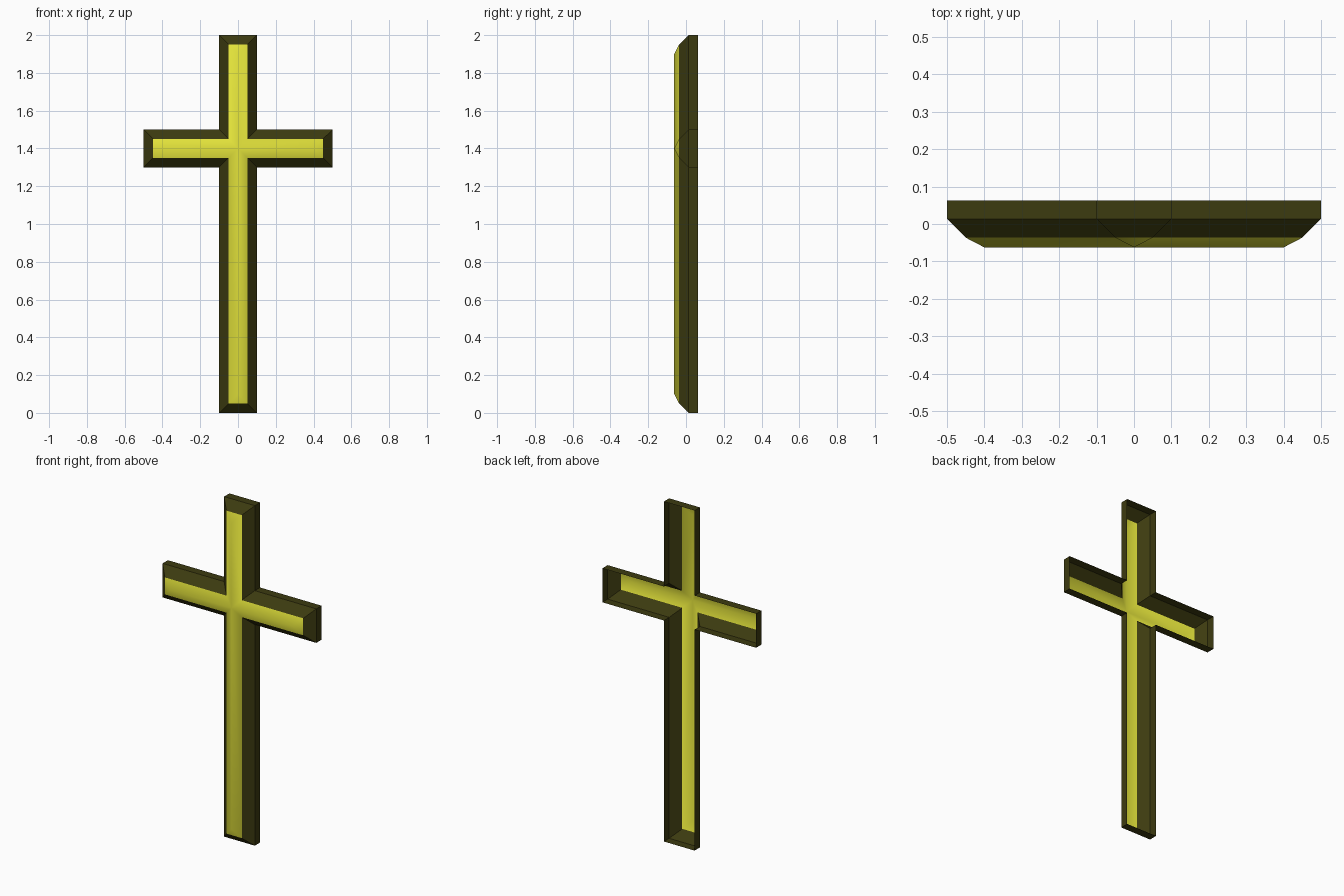
import bpy
from mathutils import Vector

if "Cube" in bpy.data.objects:
    bpy.data.objects.remove(bpy.data.objects["Cube"])

CENTRE_Z = 1.4
HALF_WIDTH = 0.1
# Arms counter-clockwise seen from the front: (direction x, direction z, length)
ARMS = [(0, -1, 1.4), (1, 0, 0.5), (0, 1, 0.6), (-1, 0, 0.5)]


def point(dx, dz, along, across, y):
    return Vector((dx * along - dz * across, y, CENTRE_Z + dz * along + dx * across))


def cross_ring(inset, y):
    """Cross outline shrunk by inset: two tip corners and one inner corner per arm."""
    w = HALF_WIDTH - inset
    ring = []
    for dx, dz, length in ARMS:
        ring += [point(dx, dz, length - inset, -w, y),
                 point(dx, dz, length - inset, w, y),
                 point(dx, dz, w, w, y)]
    return ring


def make_part(name, verts, faces, colour, smooth):
    mesh = bpy.data.meshes.new(name)
    mesh.from_pydata(verts, [], faces)
    mesh.polygons.foreach_set("use_smooth", [smooth] * len(mesh.polygons))
    mat = bpy.data.materials.new(name + "_colour")
    mat.diffuse_color = (*colour, 1)
    mat.use_nodes = True
    mat.node_tree.nodes["Principled BSDF"].inputs["Base Color"].default_value = mat.diffuse_color
    mesh.materials.append(mat)
    obj = bpy.data.objects.new(name, mesh)
    bpy.context.collection.objects.link(obj)
    return obj


# Dark frame: straight sides then a bevel, open at the back
rings = [cross_ring(0, 0.0625), cross_ring(0, 0.0135), cross_ring(0.05, -0.0365)]
n = len(rings[0])
frame_faces = [(r * n + i, r * n + (i + 1) % n, (r + 1) * n + (i + 1) % n, (r + 1) * n + i)
               for r in range(2) for i in range(n)]
make_part("cross_frame", sum(rings, []), frame_faces, (0.046, 0.043, 0.005), False)

# Yellow ridged front: each arm rises to a central ridge with a hipped tip
verts = cross_ring(0.05, -0.0365)
verts += [point(dx, dz, length - HALF_WIDTH, 0, -0.0625) for dx, dz, length in ARMS]
verts.append(Vector((0, -0.0625, CENTRE_Z)))
centre = n + 4
faces = []
for k in range(4):
    a, tip = 3 * k, n + k
    faces += [(a, a + 1, tip),
              (a + 1, a + 2, centre, tip),
              ((a - 1) % n, a, tip, centre)]
make_part("cross_ridged_face", verts, faces, (0.8, 0.8, 0.045), True)
